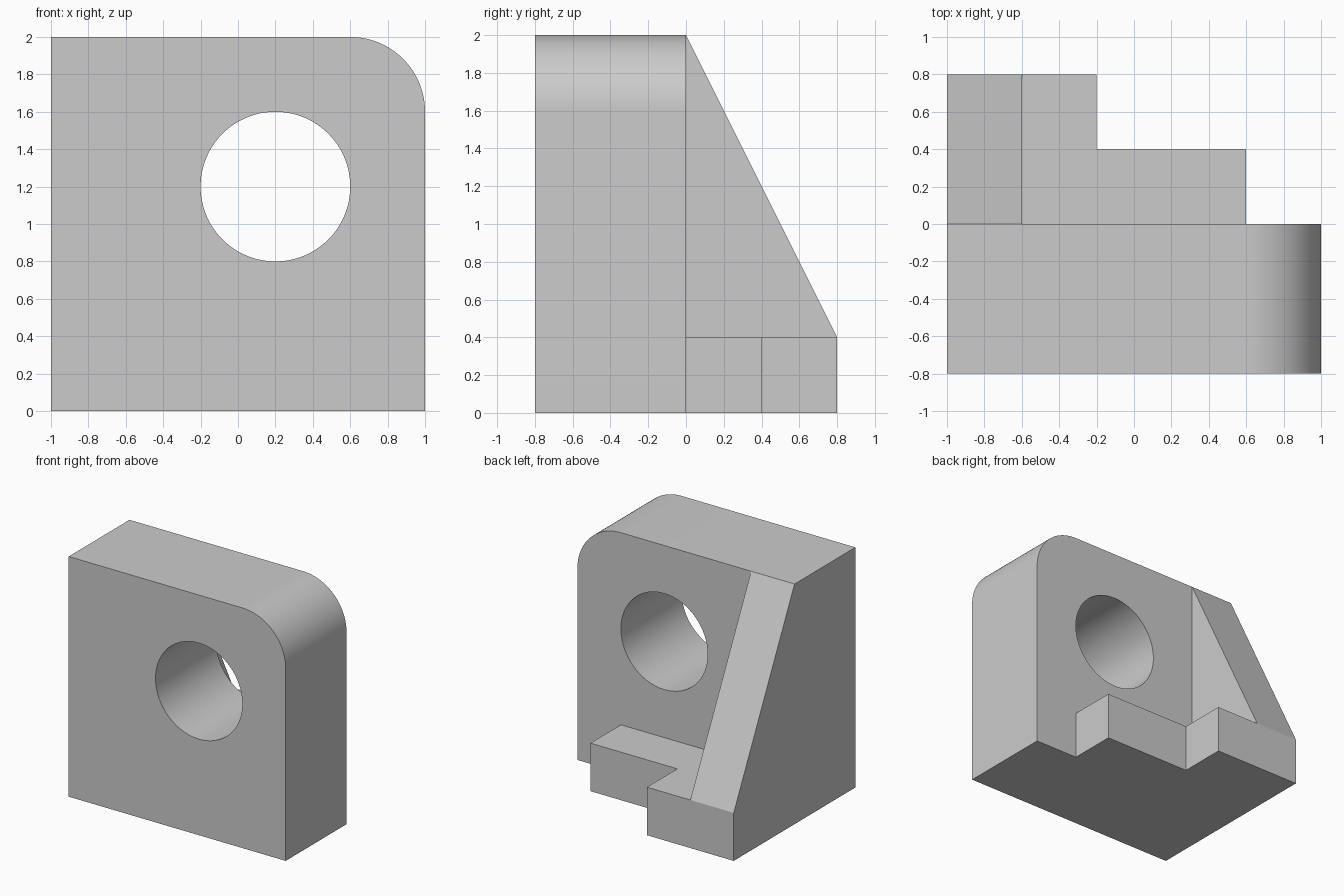
import bpy
from math import cos, sin, pi, radians
from mathutils import Vector

cube = bpy.data.objects.get("Cube")
if cube:
    bpy.data.objects.remove(cube, do_unlink=True)

grey = bpy.data.materials.new("light grey")
grey.use_nodes = True
COLOUR = (0.6, 0.6, 0.6, 1)
grey.diffuse_color = COLOUR
grey.node_tree.nodes["Principled BSDF"].inputs["Base Color"].default_value = COLOUR


def prism(name, profile, direction):
    """Closed solid from a planar 3D profile swept along a direction."""
    n = len(profile)
    start = [Vector(p) for p in profile]
    end = [p + Vector(direction) for p in start]
    faces = [list(range(n)), list(range(2 * n - 1, n - 1, -1))]
    faces += [[(i + 1) % n, i, i + n, (i + 1) % n + n] for i in range(n)]
    mesh = bpy.data.meshes.new(name)
    mesh.from_pydata(start + end, [], faces)
    # Flip the winding if the sweep runs along the profile normal
    if mesh.polygons[0].normal.dot(Vector(direction)) > 0:
        mesh.flip_normals()
    mesh.materials.append(grey)
    obj = bpy.data.objects.new(name, mesh)
    bpy.context.collection.objects.link(obj)
    return obj


def arc(cx, cz, radius, start, end, steps, y):
    angles = [start + (end - start) * i / steps for i in range(steps + 1)]
    return [(cx + radius * cos(a), y, cz + radius * sin(a)) for a in angles]


def combine(target, other, operation):
    """Apply a boolean and discard the helper solid."""
    mod = target.modifiers.new(operation.lower(), "BOOLEAN")
    mod.operation, mod.solver, mod.object = operation, "EXACT", other
    bpy.context.view_layer.objects.active = target
    bpy.ops.object.modifier_apply(modifier=mod.name)
    bpy.data.objects.remove(other, do_unlink=True)


# Thick upright block with one rounded top corner
outline = [(-1, -0.8, 0), (1, -0.8, 0)]
outline += arc(0.6, 1.6, 0.4, 0, pi / 2, 24, -0.8)
outline += [(-1, -0.8, 2)]
bracket = prism("bracket_body", outline, (0, 0.8, 0))

# Round through hole
hole = prism("hole_cutter", arc(0.2, 1.2, 0.4, 0, 2 * pi, 96, -1)[:-1], (0, 1.2, 0))
combine(bracket, hole, "DIFFERENCE")

# Stepped foot and sloping rib behind the block
foot = prism("stepped_foot", [(-1, 0, 0), (0.6, 0, 0), (0.6, 0.4, 0),
                              (-0.2, 0.4, 0), (-0.2, 0.8, 0), (-1, 0.8, 0)], (0, 0, 0.4))
combine(bracket, foot, "UNION")
rib = prism("sloping_rib", [(-1, 0, 0.4), (-1, 0.8, 0.4), (-1, 0, 2)], (0.4, 0, 0))
combine(bracket, rib, "UNION")

# Smooth curved walls, crisp edges
bpy.ops.object.select_all(action="DESELECT")
bracket.select_set(True)
bpy.context.view_layer.objects.active = bracket
bpy.ops.object.shade_smooth_by_angle(angle=radians(20))
